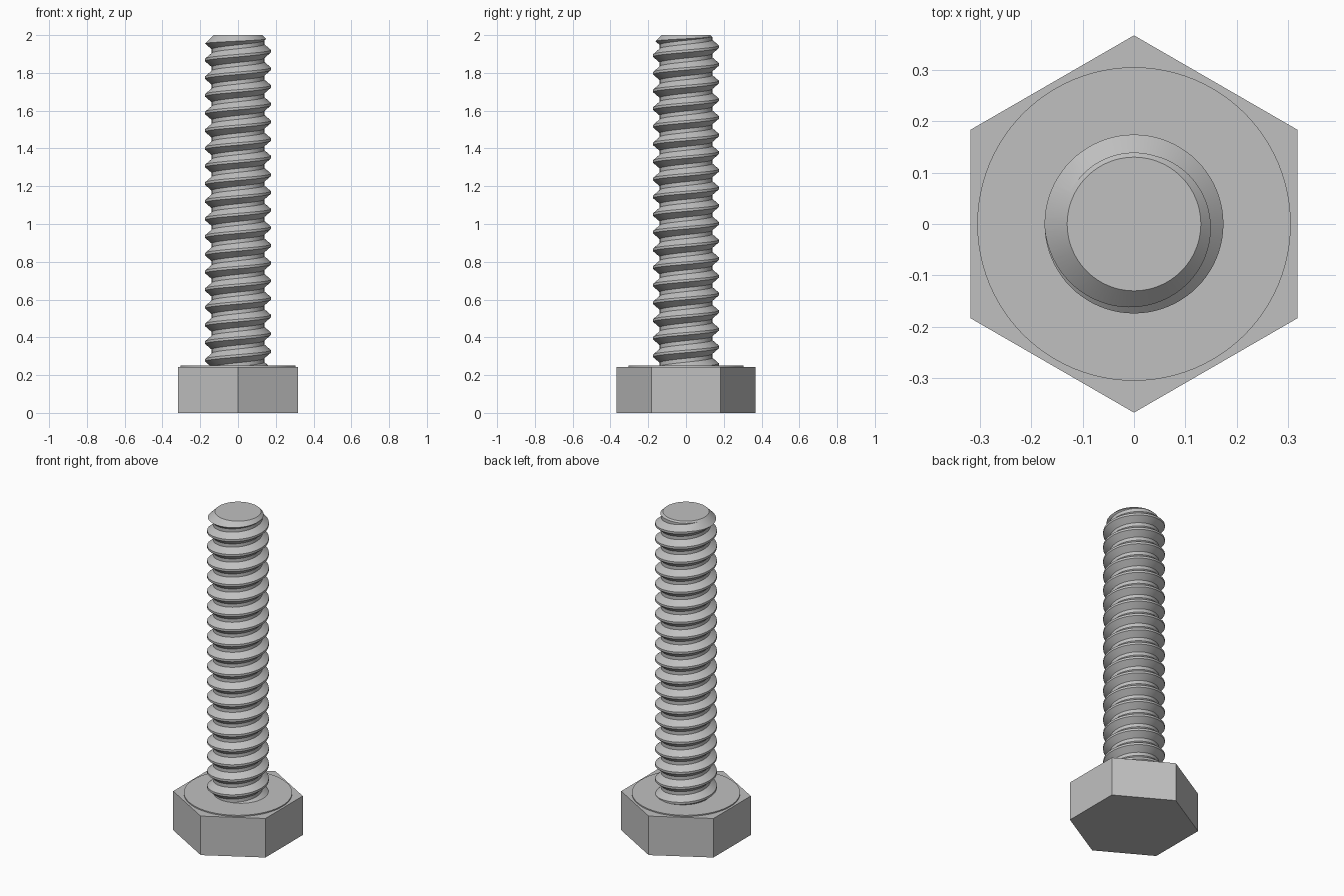
import bpy
import bmesh
from math import cos, sin, pi, radians

if "Cube" in bpy.data.objects:
    bpy.data.objects.remove(bpy.data.objects["Cube"], do_unlink=True)

# Single steel colour
steel = bpy.data.materials.new("grey steel")
steel.use_nodes = True
grey = (0.53, 0.53, 0.53, 1)
steel.diffuse_color = grey
steel.node_tree.nodes["Principled BSDF"].inputs["Base Color"].default_value = grey


def make_object(name, bm):
    bmesh.ops.recalc_face_normals(bm, faces=bm.faces[:])
    mesh = bpy.data.meshes.new(name)
    bm.to_mesh(mesh)
    bm.free()
    mesh.materials.append(steel)
    obj = bpy.data.objects.new(name, mesh)
    bpy.context.collection.objects.link(obj)
    return obj


def activate(obj):
    bpy.ops.object.select_all(action="DESELECT")
    obj.select_set(True)
    bpy.context.view_layer.objects.active = obj


def lathe(name, profile, sides, start=0.0):
    """Closed solid of revolution from (radius, z) points, bottom to top."""
    bm = bmesh.new()
    rings = [[bm.verts.new((r * cos(start + 2 * pi * i / sides),
                            r * sin(start + 2 * pi * i / sides), z))
              for i in range(sides)] for r, z in profile]
    for low, high in zip(rings, rings[1:]):
        for i in range(sides):
            j = (i + 1) % sides
            bm.faces.new((low[i], low[j], high[j], high[i]))
    bm.faces.new(rings[0][::-1])
    bm.faces.new(rings[-1])
    return make_object(name, bm)


HEAD_TOP, TOP = 0.25, 2.0
CREST, ROOT, PITCH = 0.174, 0.139, 0.0935
CREST_Z = 1.915     # height of one crest on the +x side
STEPS = 80          # segments per turn

# Hexagonal head with a thin raised washer face
lathe("hex_head", [(0.367, 0), (0.367, 0.243)], 6, pi / 2)
washer = lathe("washer_face", [(0.305, 0.235), (0.305, HEAD_TOP)], 96)

# Threaded shank: one pitch of the thread profile swept up a helix
profile = [(CREST, -0.07), (CREST, 0.07), (ROOT, 0.39), (ROOT, 0.61), (CREST, 0.93)]
bm = bmesh.new()
turns = 23
bottom = CREST_Z - 20 * PITCH
previous = None
for s in range(turns * STEPS + 1):
    a = 2 * pi * s / STEPS
    row = [bm.verts.new((r * cos(a), r * sin(a), bottom + PITCH * (s / STEPS + u)))
           for r, u in profile]
    if previous:
        for k in range(len(profile) - 1):
            bm.faces.new((previous[k], row[k], row[k + 1], previous[k + 1]))
    previous = row
bmesh.ops.remove_doubles(bm, verts=bm.verts[:], dist=0.00005)

# Trim both ends square and cap them
for z, way in ((HEAD_TOP - 0.03, -1), (TOP + 0.02, 1)):
    bmesh.ops.bisect_plane(bm, geom=bm.verts[:] + bm.edges[:] + bm.faces[:],
                           dist=0.000001, plane_co=(0, 0, z),
                           plane_no=(0, 0, way), clear_outer=True)
    rim = [e for e in bm.edges if e.is_boundary
           and all(abs(v.co.z - z) < 0.0001 for v in e.verts)]
    bmesh.ops.holes_fill(bm, edges=rim, sides=0)
shank = make_object("threaded_shank", bm)

# Chamfer the tip by intersecting with a cone-ended cylinder
limiter = lathe("tip_chamfer_cutter",
                [(0.2, HEAD_TOP - 0.01), (0.2, TOP - 0.07), (0.13, TOP)], 96)
limiter.hide_render = True
activate(shank)
cut = shank.modifiers.new("tip chamfer", "BOOLEAN")
cut.operation = "INTERSECT"
cut.solver = "EXACT"
cut.object = limiter
bpy.ops.object.modifier_apply(modifier=cut.name)
bpy.data.objects.remove(limiter, do_unlink=True)

# Smooth round surfaces, keep edges crisp
for obj in (washer, shank):
    activate(obj)
    bpy.ops.object.shade_smooth_by_angle(angle=radians(25))
